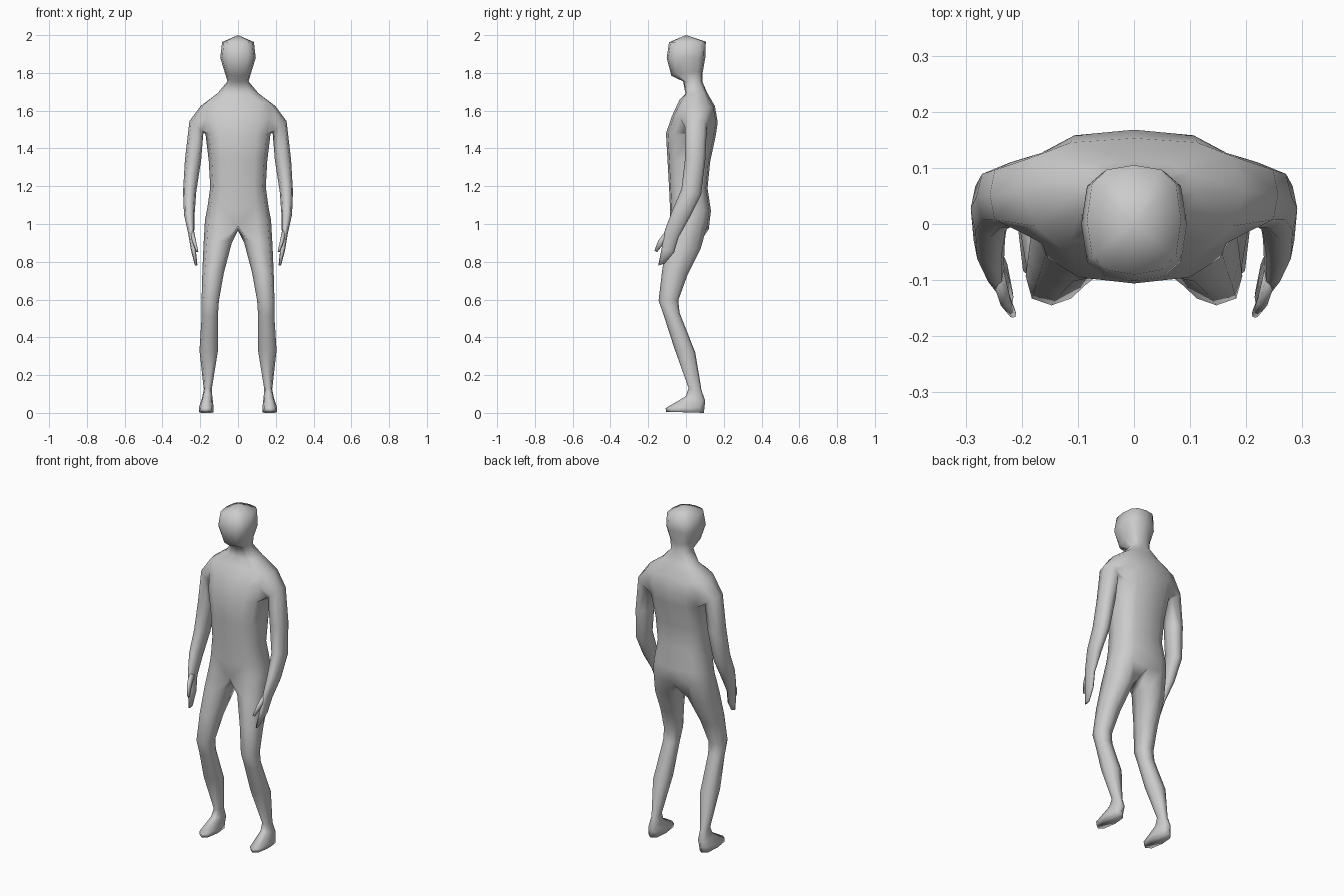
import bpy, bmesh, math

if "Cube" in bpy.data.objects:
    bpy.data.objects.remove(bpy.data.objects["Cube"])

bm = bmesh.new()


def torso_row(w, yf, zf, yb, zb, dz=0.0):
    """Half ring of 7 points from front centre to back centre (x >= 0)."""
    row = []
    for k in range(7):
        t = math.pi * k / 6
        s, c = max(0.0, math.sin(t)), math.cos(t)
        x = 0.0 if k in (0, 6) else w * s ** 0.8
        c = math.copysign(abs(c) ** 0.6, c) if k != 3 else 0.0
        f = (1 - c) / 2
        row.append(bm.verts.new((x, yf + (yb - yf) * f, zf + (zb - zf) * f + dz * s)))
    return row


def limb_ring(turn, cx, cy, cz, a, b, zin=0.0, zfront=0.0):
    """Eight-sided ring; zin / zfront tilt its inner and front side."""
    ring = []
    for i in range(8):
        t = math.radians(45 + turn * 45 * i)
        u, v = math.cos(t), math.sin(t)
        if i % 2 == 0:
            u, v = u * 1.08, v * 1.08
        ring.append(bm.verts.new((cx - a * u, cy - b * v, cz + zin * u + zfront * v)))
    return ring


def limb(start, turn, specs):
    """Loft a limb from a starting loop through rings and cap the end."""
    prev = start
    for spec in specs:
        ring = limb_ring(turn, *spec)
        if prev:
            for i in range(8):
                j = (i + 1) % 8
                bm.faces.new((prev[i], prev[j], ring[j], ring[i]))
        else:
            bm.faces.new(ring)
        prev = ring
    bm.faces.new(prev)


# Torso, neck and head: half width, front y/z, back y/z, side lift
rows = [torso_row(*r) for r in [
    (.175, -.082, .99, .12, .97, .04),
    (.163, -.085, 1.09, .132, 1.07),
    (.147, -.09, 1.20, .114, 1.19),
    (.155, -.098, 1.34, .128, 1.33),
    (.172, -.106, 1.48, .158, 1.47),
    (.185, -.075, 1.57, .168, 1.54),
    (.197, -.036, 1.655, .153, 1.625, -.015),
    (.108, -.003, 1.69, .112, 1.695),
    (.056, -.015, 1.755, .086, 1.755),
    (.070, -.078, 1.785, .088, 1.80, .01),
    (.094, -.102, 1.88, .102, 1.88),
    (.084, -.09, 1.962, .105, 1.965),
]]
for r in range(len(rows) - 1):
    for k in range(6):
        if r in (4, 5) and k in (2, 3):
            continue  # opening for the arm
        bm.faces.new((rows[r][k], rows[r][k + 1], rows[r + 1][k + 1], rows[r + 1][k]))
crown = bm.verts.new((0, 0, 2.0))
for k in range(6):
    bm.faces.new((rows[-1][k], rows[-1][k + 1], crown))

# Arm and hand grown from the shoulder opening
lo, mid, hi = rows[4:7]
limb([lo[2], lo[3], lo[4], mid[4], hi[4], hi[3], hi[2], mid[2]], -1, [
    (.220, .052, 1.515, .037, .058, -.03),
    (.238, .048, 1.34, .043, .054),
    (.256, .028, 1.17, .035, .052, 0, .015),
    (.258, -.028, 1.05, .028, .045, 0, .02),
    (.248, -.075, .95, .016, .036, 0, .02),
    (.236, -.096, .86, .013, .033, 0, .01),
    (.222, -.130, .785, .007, .017, 0, -.005),
])

# Thumb
limb(None, -1, [
    (.243, -.088, .955, .012, .018, 0, .012),
    (.230, -.135, .90, .010, .013, 0, .01),
    (.216, -.160, .855, .006, .007, 0, .004),
])

# Leg and foot grown from the hip ring
crotch = bm.verts.new((0, .03, .965))
limb(rows[0] + [crotch], 1, [
    (.108, -.012, .89, .075, .09, .01, .02),
    (.132, -.060, .74, .057, .066, 0, .015),
    (.147, -.093, .595, .046, .052),
    (.149, -.075, .52, .043, .041, 0, -.01),
    (.155, -.006, .33, .049, .055, 0, .01),
    (.160, .048, .125, .021, .034, 0, .005),
    (.163, .050, .075, .028, .052, 0, .012),
    (.168, -.005, .028, .039, .103, 0, -.003),
    (.168, -.005, .004, .037, .100, 0, .003),
])

bmesh.ops.recalc_face_normals(bm, faces=bm.faces[:])
for f in bm.faces:
    f.smooth = True
zmin = min(v.co.z for v in bm.verts)
for v in bm.verts:
    if v.co.z < .01:
        v.co.z = max(0.0, v.co.z - zmin)

mesh = bpy.data.meshes.new("human_body")
bm.to_mesh(mesh)
bm.free()
body = bpy.data.objects.new("human_body", mesh)
bpy.context.collection.objects.link(body)

# Mirror the other half
mirror = body.modifiers.new("mirror", 'MIRROR')
mirror.use_axis[0] = True
mirror.use_clip = True
mirror.merge_threshold = 0.0005
